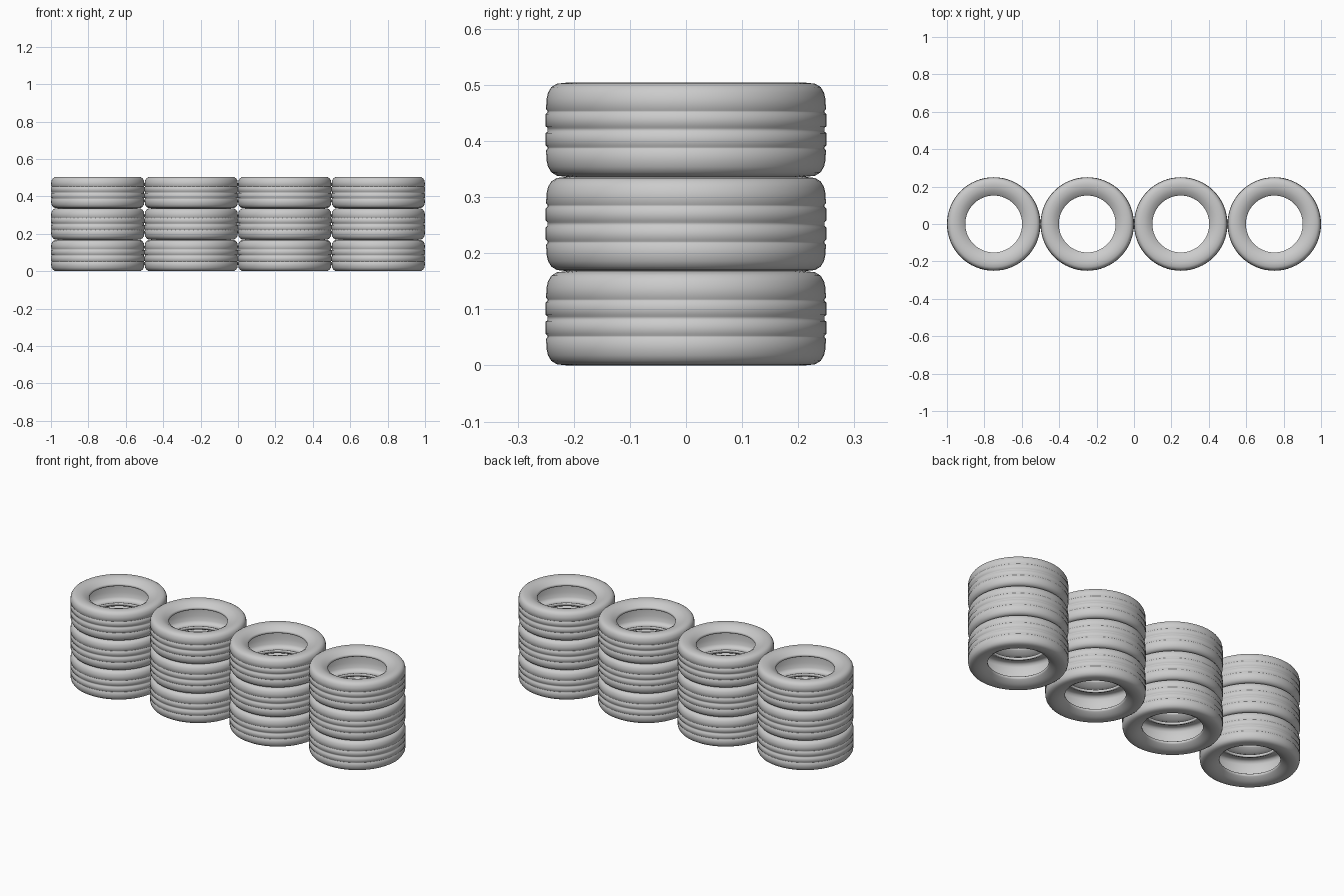
import bpy, bmesh, math

if "Cube" in bpy.data.objects:
    bpy.data.objects.remove(bpy.data.objects["Cube"])

R, H, SEG = 0.25, 0.168, 64

# Upper half of the tyre section as (radius, height above mid plane)
outer = [(0.2465, 0), (0.2465, 0.003), (0.25, 0.006), (0.25, 0.028),
         (0.247, 0.031), (0.247, 0.034), (0.2495, 0.037), (0.2485, 0.055),
         (0.246, 0.066), (0.240, 0.076), (0.230, 0.082), (0.212, 0.084),
         (0.195, 0.0825), (0.178, 0.077), (0.165, 0.069), (0.156, 0.063)]
inner = [(0.152, 0.059), (0.152, 0.050), (0.156, 0.047), (0.170, 0.053),
         (0.190, 0.064), (0.210, 0.068), (0.225, 0.063), (0.232, 0.050),
         (0.235, 0.025), (0.236, 0)]
half = outer + inner
profile = half + [(r, -z) for r, z in reversed(half[1:-1])]


def tyre_mesh():
    bm = bmesh.new()
    rings = []
    for i in range(SEG):
        a = 2 * math.pi * i / SEG
        rings.append([bm.verts.new((r * math.cos(a), r * math.sin(a), z)) for r, z in profile])
    n = len(profile)
    for i in range(SEG):
        p, q = rings[i], rings[(i + 1) % SEG]
        for j in range(n):
            k = (j + 1) % n
            bm.faces.new((p[j], q[j], q[k], p[k]))
    bmesh.ops.recalc_face_normals(bm, faces=bm.faces)
    for f in bm.faces:
        f.smooth = True
    mesh = bpy.data.meshes.new("tyre")
    bm.to_mesh(mesh)
    bm.free()
    return mesh


# Four stacks of three tyres
mesh = tyre_mesh()
for col in range(4):
    for row in range(3):
        tyre = bpy.data.objects.new(f"tyre_{col + 1}_{row + 1}", mesh)
        tyre.location = (-0.75 + 0.5 * col, 0, H / 2 + row * H)
        bpy.context.collection.objects.link(tyre)
